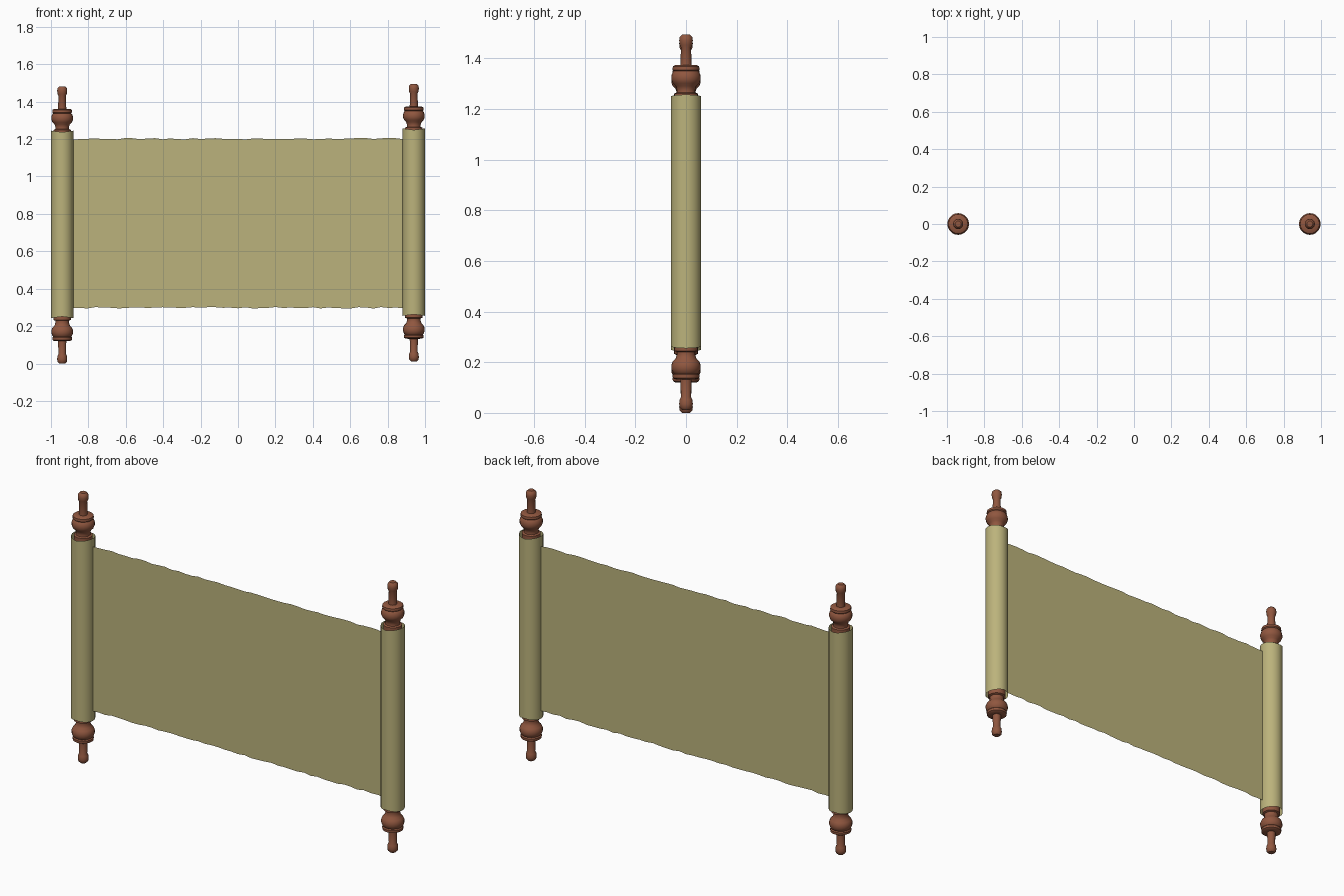
import bpy, bmesh, math, random

if "Cube" in bpy.data.objects:
    bpy.data.objects.remove(bpy.data.objects["Cube"])

random.seed(4)


def material(name, color):
    m = bpy.data.materials.new(name)
    m.diffuse_color = color
    m.use_nodes = True
    m.node_tree.nodes["Principled BSDF"].inputs["Base Color"].default_value = m.diffuse_color
    return m


PAPER = material("parchment", (0.50, 0.45, 0.20, 1))
WOOD = material("wood", (0.28, 0.095, 0.05, 1))


def finish(name, bm, mat, loc=(0, 0, 0), angle=40):
    me = bpy.data.meshes.new(name)
    bm.to_mesh(me)
    bm.free()
    ob = bpy.data.objects.new(name, me)
    bpy.context.collection.objects.link(ob)
    me.materials.append(mat)
    ob.location = loc
    bpy.ops.object.select_all(action='DESELECT')
    ob.select_set(True)
    bpy.context.view_layer.objects.active = ob
    bpy.ops.object.shade_smooth_by_angle(angle=math.radians(angle))
    return ob


def lathe(profile, sides, shear=0.0):
    """Spin (radius, z) points; shear lengthens the +x side at both ends."""
    bm = bmesh.new()
    rings = []
    for r, z in profile:
        ring = []
        for i in range(sides):
            a = 2 * math.pi * i / sides
            x = r * math.cos(a)
            ring.append(bm.verts.new((x, r * math.sin(a), z + math.copysign(shear * x, z))))
        rings.append(ring)
    for lo, hi in zip(rings, rings[1:]):
        for i in range(sides):
            j = (i + 1) % sides
            bm.faces.new((lo[i], lo[j], hi[j], hi[i]))
    return bm, rings


# Turned handle: upper half of the profile, from collar to knob
half = [(0.047, 0.485), (0.047, 0.508), (0.037, 0.512), (0.036, 0.522),
        (0.041, 0.538), (0.052, 0.549), (0.058, 0.563), (0.058, 0.578),
        (0.053, 0.592), (0.048, 0.597), (0.053, 0.602), (0.052, 0.615),
        (0.044, 0.620), (0.022, 0.621), (0.020, 0.690), (0.025, 0.700),
        (0.027, 0.718), (0.025, 0.732), (0.016, 0.741)]
handle = [(r, -z) for r, z in reversed(half)] + half

for side, s, zc in (("left", -1, 0.741), ("right", 1, 0.753)):
    # Wooden roller with finials at both ends
    bm, rings = lathe(handle, 20)
    bm.faces.new(list(reversed(rings[0])))
    bm.faces.new(rings[-1])
    finish(side + "_roller", bm, WOOD, (s * 0.94, 0, zc))
    # Rolled parchment, open ended, longer towards the sheet
    bm, _ = lathe([(0.06, -0.493), (0.06, 0.493)], 32, shear=-s * 0.13)
    finish(side + "_parchment_roll", bm, PAPER, (s * 0.94, 0, zc + 0.003))

# Flat parchment sheet with slightly ragged long edges
bm = bmesh.new()
n = 44
prev = None
for i in range(n + 1):
    x = -0.885 + 1.77 * i / n
    lo = 0.298 + random.uniform(-0.004, 0.004)
    hi = 1.202 + random.uniform(-0.004, 0.004)
    col = [bm.verts.new((x, 0, z)) for z in (lo, 0.75, hi)]
    if prev:
        for k in range(2):
            bm.faces.new((prev[k], col[k], col[k + 1], prev[k + 1]))
    prev = col
finish("parchment_sheet", bm, PAPER)
